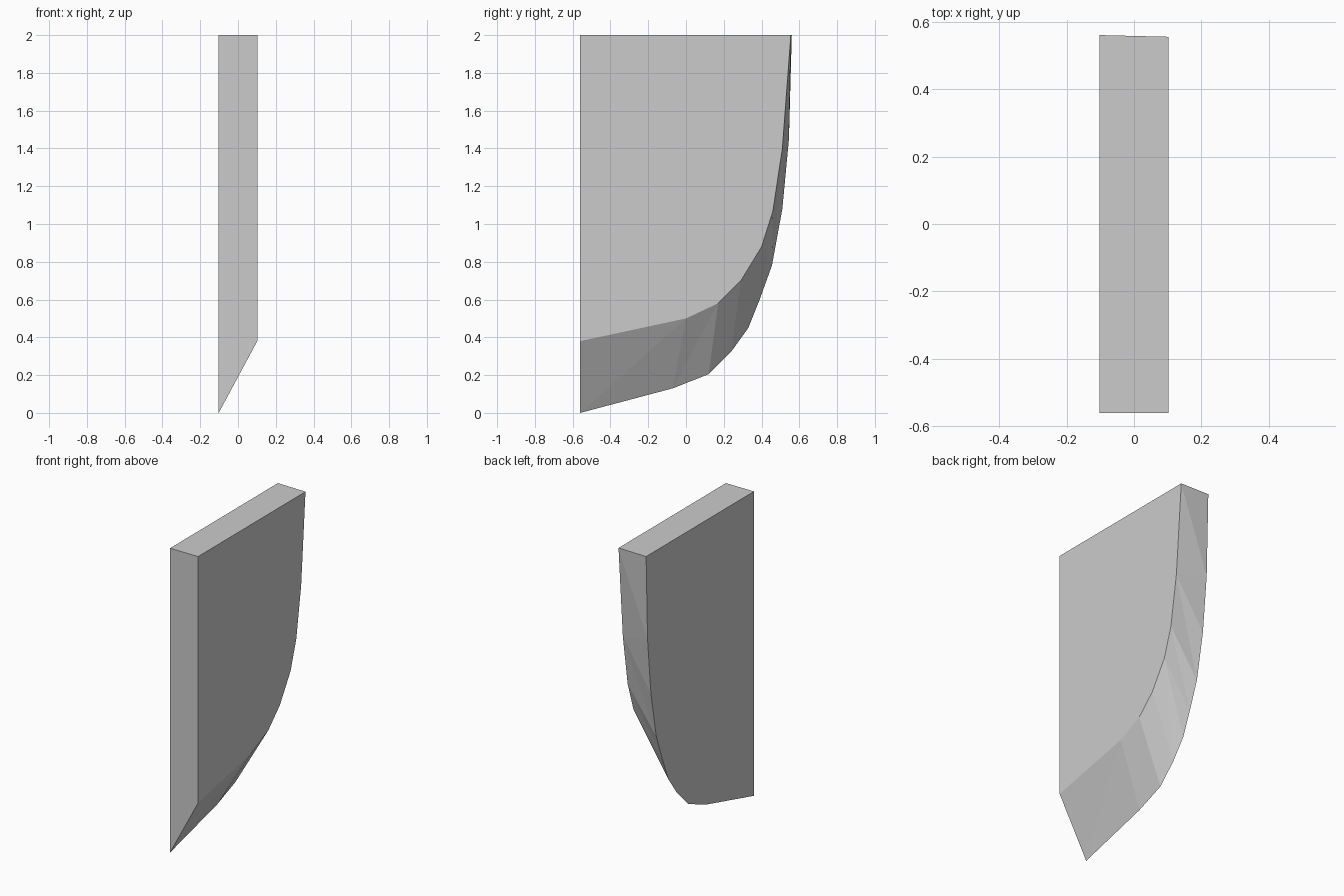
import bpy, bmesh

cube = bpy.data.objects.get("Cube")
if cube:
    bpy.data.objects.remove(cube, do_unlink=True)

HALF = 0.102   # half thickness
TOP = 2.0
FRONT = -0.56

# Rungs across the bevelled edge: (y, z) on the left face, (y, z) on the right face
RUNGS = [
    ((FRONT, 0.38), (FRONT, 0.0)),
    ((0.0, 0.50), (-0.07, 0.13)),
    ((0.17, 0.58), (0.12, 0.205)),
    ((0.29, 0.70), (0.24, 0.325)),
    ((0.40, 0.88), (0.33, 0.45)),
    ((0.40, 0.88), (0.39, 0.60)),
    ((0.46, 1.07), (0.455, 0.78)),
    ((0.51, 1.40), (0.51, 1.08)),
    ((0.51, 1.40), (0.545, 1.45)),
    ((0.555, TOP), (0.56, TOP)),
]

grey = bpy.data.materials.new("grey")
grey.use_nodes = True
colour = (0.6, 0.6, 0.6, 1.0)
grey.diffuse_color = colour
grey.node_tree.nodes["Principled BSDF"].inputs["Base Color"].default_value = colour

bm = bmesh.new()
cache = {}


def vert(x, point):
    key = (x, point)
    if key not in cache:
        cache[key] = bm.verts.new((x, *point))
    return cache[key]


def face(*verts):
    unique = list(dict.fromkeys(verts))
    if len(unique) > 2:
        bm.faces.new(unique)


left = [vert(HALF, a) for a, b in RUNGS]
right = [vert(-HALF, b) for a, b in RUNGS]
left_corner = vert(HALF, (FRONT, TOP))
right_corner = vert(-HALF, (FRONT, TOP))

# Bevelled curved edge as triangles
for i in range(len(RUNGS) - 1):
    face(left[i], right[i], left[i + 1])
    face(left[i + 1], right[i], right[i + 1])

# Two broad sides, top and front
face(*left, left_corner)
face(*right, right_corner)
face(left[-1], right[-1], right_corner, left_corner)
face(left[0], right[0], right_corner, left_corner)
bmesh.ops.recalc_face_normals(bm, faces=bm.faces)

mesh = bpy.data.meshes.new("curved_blade")
bm.to_mesh(mesh)
bm.free()
mesh.materials.append(grey)
blade = bpy.data.objects.new("curved_blade", mesh)
bpy.context.collection.objects.link(blade)
